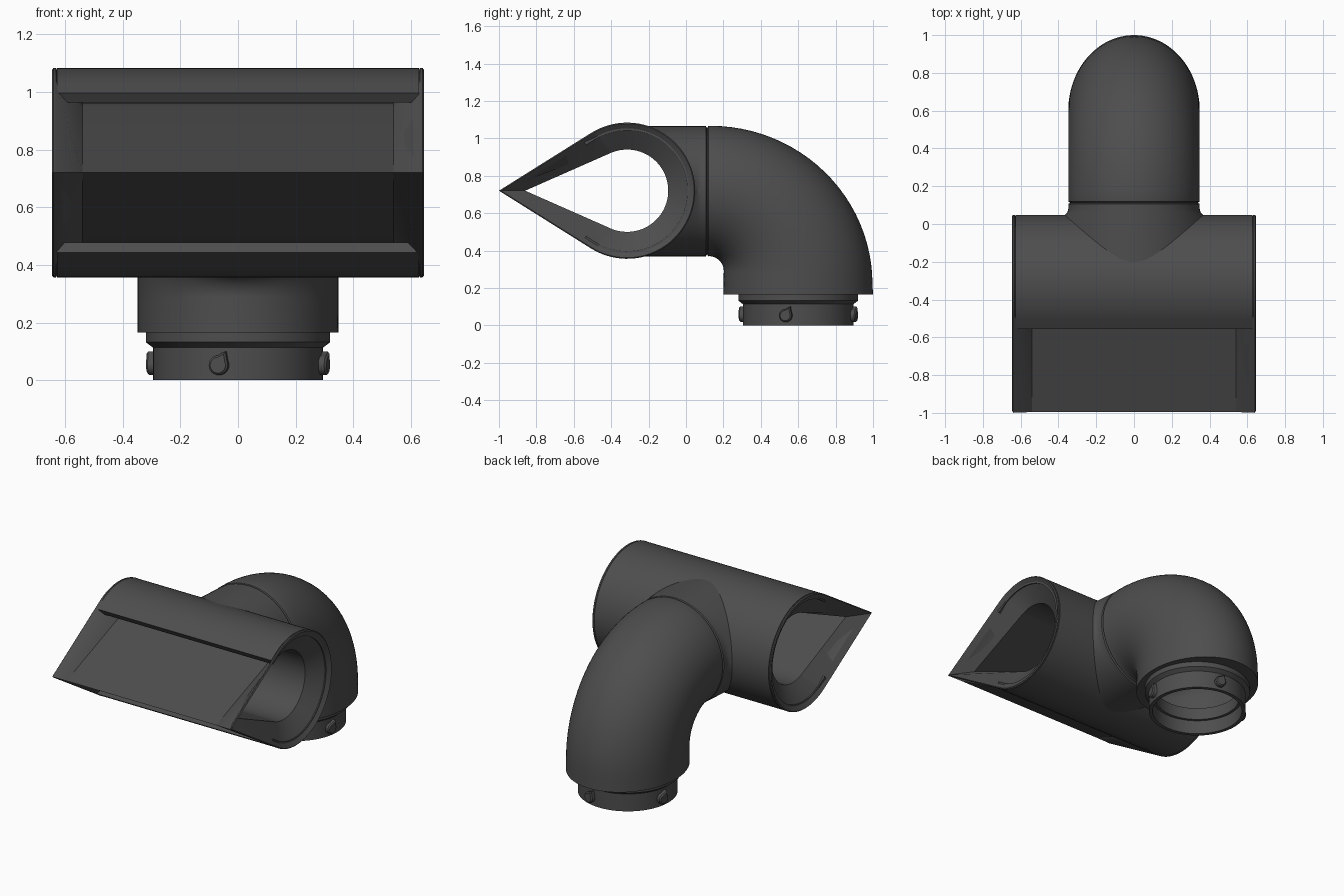
import bpy, bmesh, math

if "Cube" in bpy.data.objects:
    bpy.data.objects.remove(bpy.data.objects["Cube"])

mat = bpy.data.materials.new("charcoal grey")
mat.diffuse_color = (0.075, 0.075, 0.075, 1)
mat.use_nodes = True
mat.node_tree.nodes["Principled BSDF"].inputs["Base Color"].default_value = mat.diffuse_color
CY, CZ, R = -0.315, 0.72, 0.363      # centre and radius of the teardrop head


def loft(name, rings, close_ring=True, loop=False, caps=False, angle=30):
    """Skin a list of equal-length point rings."""
    bm = bmesh.new()
    vs = [[bm.verts.new(p) for p in ring] for ring in rings]
    n, m = len(vs[0]), len(vs)
    for i in range(m if loop else m - 1):
        a, b = vs[i], vs[(i + 1) % m]
        for j in range(n if close_ring else n - 1):
            k = (j + 1) % n
            bm.faces.new((a[j], a[k], b[k], b[j]))
    if caps:
        bm.faces.new(vs[0])
        bm.faces.new(vs[-1])
    bmesh.ops.recalc_face_normals(bm, faces=bm.faces)
    me = bpy.data.meshes.new(name)
    bm.to_mesh(me)
    bm.free()
    me.materials.append(mat)
    ob = bpy.data.objects.new(name, me)
    bpy.context.collection.objects.link(ob)
    bpy.ops.object.select_all(action='DESELECT')
    bpy.context.view_layer.objects.active = ob
    ob.select_set(True)
    bpy.ops.object.shade_smooth_by_angle(angle=math.radians(angle))
    return ob


def teardrop(x, r, tip, n=64):
    """Round back, straight sides running to a front point at y = tip."""
    t = math.acos(r / (CY - tip))
    pts = [(x, tip, CZ)]
    for i in range(n + 1):
        a = t + (2 * math.pi - 2 * t) * i / n
        pts.append((x, CY - r * math.cos(a), CZ + r * math.sin(a)))
    return pts


# Inner duct: hollow teardrop wedge with flared open ends
loft("inner_duct", [
    teardrop(0.632, R, -0.998), teardrop(0.54, 0.243, -0.996),
    teardrop(-0.54, 0.243, -0.996), teardrop(-0.632, R, -0.998),
    teardrop(-0.640, R + 0.001, -1.0), teardrop(-0.645, R - 0.005, -0.99),
    teardrop(-0.55, 0.22, -0.86), teardrop(0.55, 0.22, -0.86),
    teardrop(0.645, R - 0.005, -0.99), teardrop(0.640, R + 0.001, -1.0)], loop=True)


# Outer shell: wraps the back of the duct, leaving a slot above and below the wedge
def shell_side(r, lip):
    t = math.acos(R / (CY + 1))
    pts = [(CY - r * math.cos(a), CZ + r * math.sin(a))
           for a in [t + (2 * math.pi - 2 * t) * i / 72 for i in range(73)]]
    return [(lip[0], CZ + lip[1])] + pts + [(lip[0], CZ - lip[1])]


section = shell_side(R, (-0.555, 0.277)) + shell_side(R - 0.04, (-0.534, 0.243))[::-1]
loft("outer_shell", [[(x, y, z) for y, z in section] for x in (-0.628, 0.628)], caps=True)

# Neck: round tube whose front edge follows the outer shell
N = 96
NZ, NR = 0.717, 0.348


def neck_ring(y, r, flare=1.0):
    pts = []
    for i in range(N):
        a = 2 * math.pi * i / N
        z = NZ + r * math.sin(a)
        s = math.sqrt(max(0, (R - 0.003) ** 2 - (z - CZ) ** 2))
        pts.append((r * flare * math.cos(a), CY + s if y is None else max(y, CY + s + 0.005), z))
    return pts


loft("neck", [neck_ring(None, NR, 1.06), neck_ring(0.062, NR, 1.012), neck_ring(0.08, NR),
              neck_ring(0.106, NR), neck_ring(0.112, NR - 0.01), neck_ring(0.118, NR - 0.01)])


# Elbow: bends from horizontal to vertical, widening front to back
def oval(inner, outer, rx=NR):
    my, mz = (inner[0] + outer[0]) / 2, (inner[1] + outer[1]) / 2
    dy, dz = (outer[0] - inner[0]) / 2, (outer[1] - inner[1]) / 2
    return [(rx * math.cos(a), my + dy * math.sin(a), mz + dz * math.sin(a))
            for a in [2 * math.pi * i / N for i in range(N)]]


rings = [oval((0.114, 0.379), (0.114, 1.055), NR - 0.01), oval((0.119, 0.369), (0.119, 1.065))]
for i in range(25):
    a = math.pi / 2 * i / 24
    s, c = math.sin(a), math.cos(a)
    rings.append(oval((0.122 + 0.08 * s, 0.29 + 0.08 * c), (0.13 + 0.867 * s, 0.22 + 0.847 * c)))
rings.append(oval((0.2, 0.165), (1.0, 0.165)))
rings.append(oval((0.33, 0.165), (0.87, 0.165), 0.27))
loft("elbow", rings)

# Collar: stepped open ring on the underside
profile = [(0.32, 0.168), (0.32, 0.132), (0.295, 0.113), (0.295, 0), (0.272, 0),
           (0.272, 0.09), (0.255, 0.09), (0.255, 0.168)]
loft("collar", [[(r * math.cos(2 * math.pi * i / N), 0.6 + r * math.sin(2 * math.pi * i / N), z)
                 for i in range(N)] for r, z in profile], loop=True)

# Bayonet lugs: four small drop-shaped pegs around the collar
for k in range(4):
    a = math.radians(-12.6 + 90 * k)
    rad, tan = (math.cos(a), math.sin(a)), (-math.sin(a), math.cos(a))

    def lug(d, s):
        shape = [(0.025, 0.048)] + [(0.034 * math.cos(b), 0.034 * math.sin(b)) for b in
                                    [math.radians(95 + 290 * i / 20) for i in range(21)]]
        return [(rad[0] * d + tan[0] * u * s, 0.6 + rad[1] * d + tan[1] * u * s, 0.052 + v * s)
                for u, v in shape]

    loft(f"lug_{k + 1}", [lug(0.28, 1), lug(0.314, 1), lug(0.321, 0.8)], caps=True)
